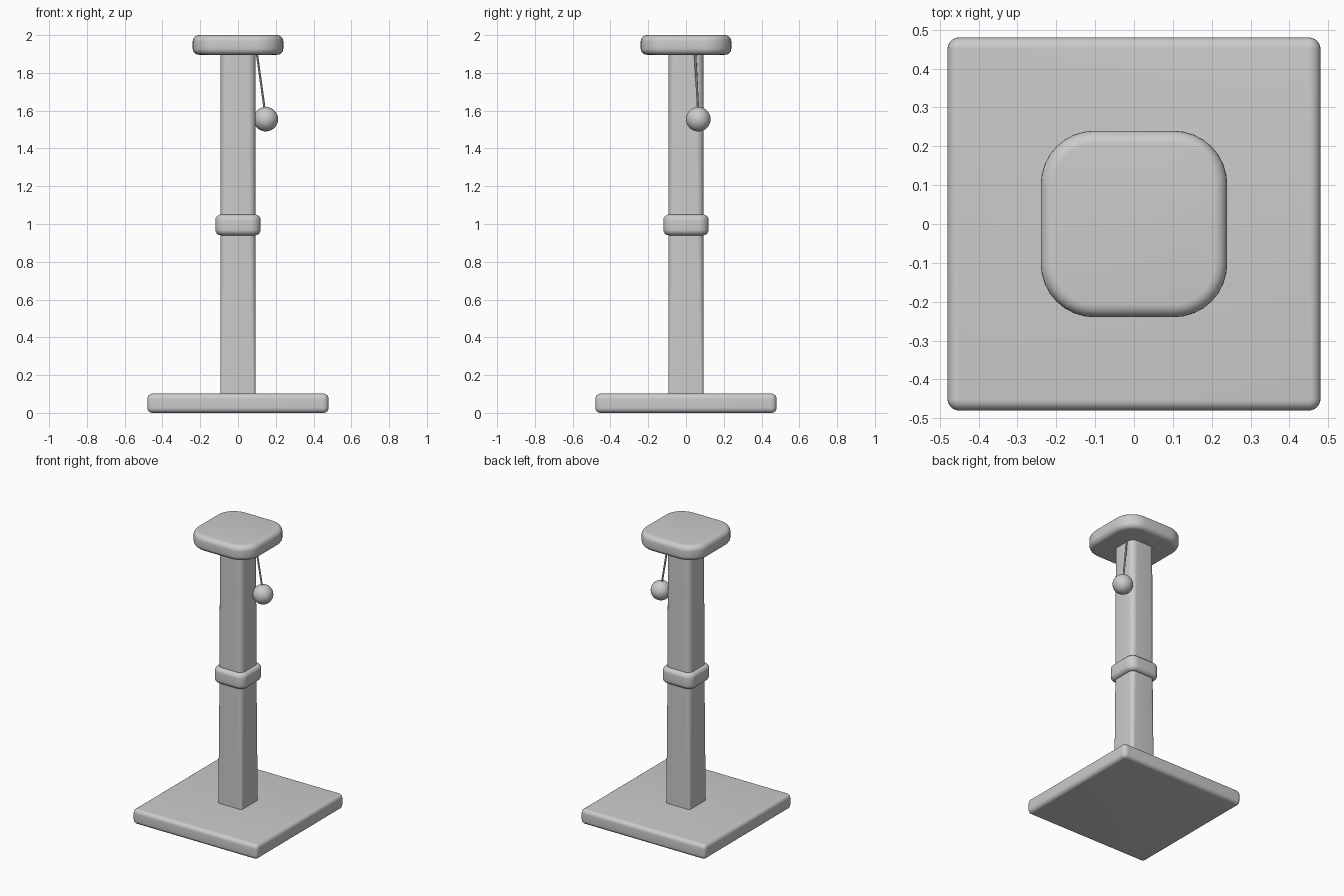
import bpy, bmesh, math
from mathutils import Vector

if "Cube" in bpy.data.objects:
    bpy.data.objects.remove(bpy.data.objects["Cube"])


def rounded_square(half, r, z, seg=8):
    """Points of a square outline with rounded corners at height z."""
    pts = []
    for k in range(4):
        a0 = k * math.pi / 2
        cx = (half - r) * (1 if k in (0, 3) else -1)
        cy = (half - r) * (1 if k in (0, 1) else -1)
        for i in range(seg + 1):
            a = a0 + i / seg * math.pi / 2
            pts.append((cx + r * math.cos(a), cy + r * math.sin(a), z))
    return pts


def loft(name, sections):
    """Skin a stack of (half width, corner radius, z) sections."""
    bm = bmesh.new()
    rings = [[bm.verts.new(p) for p in rounded_square(*s)] for s in sections]
    for a, b in zip(rings, rings[1:]):
        n = len(a)
        for i in range(n):
            j = (i + 1) % n
            bm.faces.new((a[i], a[j], b[j], b[i]))
    bm.faces.new(rings[0][::-1])
    bm.faces.new(rings[-1])
    mesh = bpy.data.meshes.new(name)
    bm.to_mesh(mesh)
    bm.free()
    obj = bpy.data.objects.new(name, mesh)
    bpy.context.collection.objects.link(obj)
    smooth(obj)
    return obj


def smooth(obj):
    bpy.ops.object.select_all(action='DESELECT')
    obj.select_set(True)
    bpy.context.view_layer.objects.active = obj
    bpy.ops.object.shade_smooth_by_angle(angle=math.radians(35))


def slab(name, half, corner, z0, z1, edge, steps=6):
    """Rounded square slab whose top and bottom rims are rounded too."""
    arc = [(edge * (1 - math.sin(t)), edge * (1 - math.cos(t)))
           for t in (i / steps * math.pi / 2 for i in range(steps + 1))]
    low = [(half - d, corner - d, z0 + h) for h, d in reversed(arc)]
    low = sorted(((half - edge * (1 - math.sin(t)),
                   corner - edge * (1 - math.sin(t)),
                   z0 + edge * (1 - math.cos(t)))
                  for t in (i / steps * math.pi / 2 for i in range(steps + 1))),
                 key=lambda s: s[2])
    high = [(h, c, z0 + z1 - z) for h, c, z in reversed(low)]
    return loft(name, low + high)


# Floor plate, collar and top perch
slab("base", 0.48, 0.03, 0.0, 0.102, 0.027)
slab("collar", 0.12, 0.055, 0.94, 1.05, 0.03)
slab("perch", 0.24, 0.138, 1.896, 2.0, 0.034)

# Post: crisp corners at the floor, softer further up
loft("post", [(0.093, 0.014, 0.09), (0.093, 0.024, 0.55),
              (0.093, 0.034, 1.0), (0.093, 0.04, 1.91)])

# Hanging ball
ball_pos = Vector((0.147, 0.065, 1.555))
bpy.ops.mesh.primitive_uv_sphere_add(segments=32, ring_count=16, radius=0.065,
                                     location=ball_pos)
ball = bpy.context.object
ball.name = "toy_ball"
smooth(ball)

# String from the underside of the perch to the ball
top = Vector((0.099, 0.048, 1.91))
end = Vector((0.142, 0.064, 1.60))
axis = top - end
bpy.ops.mesh.primitive_cylinder_add(vertices=10, radius=0.006, depth=axis.length,
                                    location=(top + end) / 2,
                                    rotation=axis.to_track_quat('Z', 'Y').to_euler())
string = bpy.context.object
string.name = "toy_string"
smooth(string)
